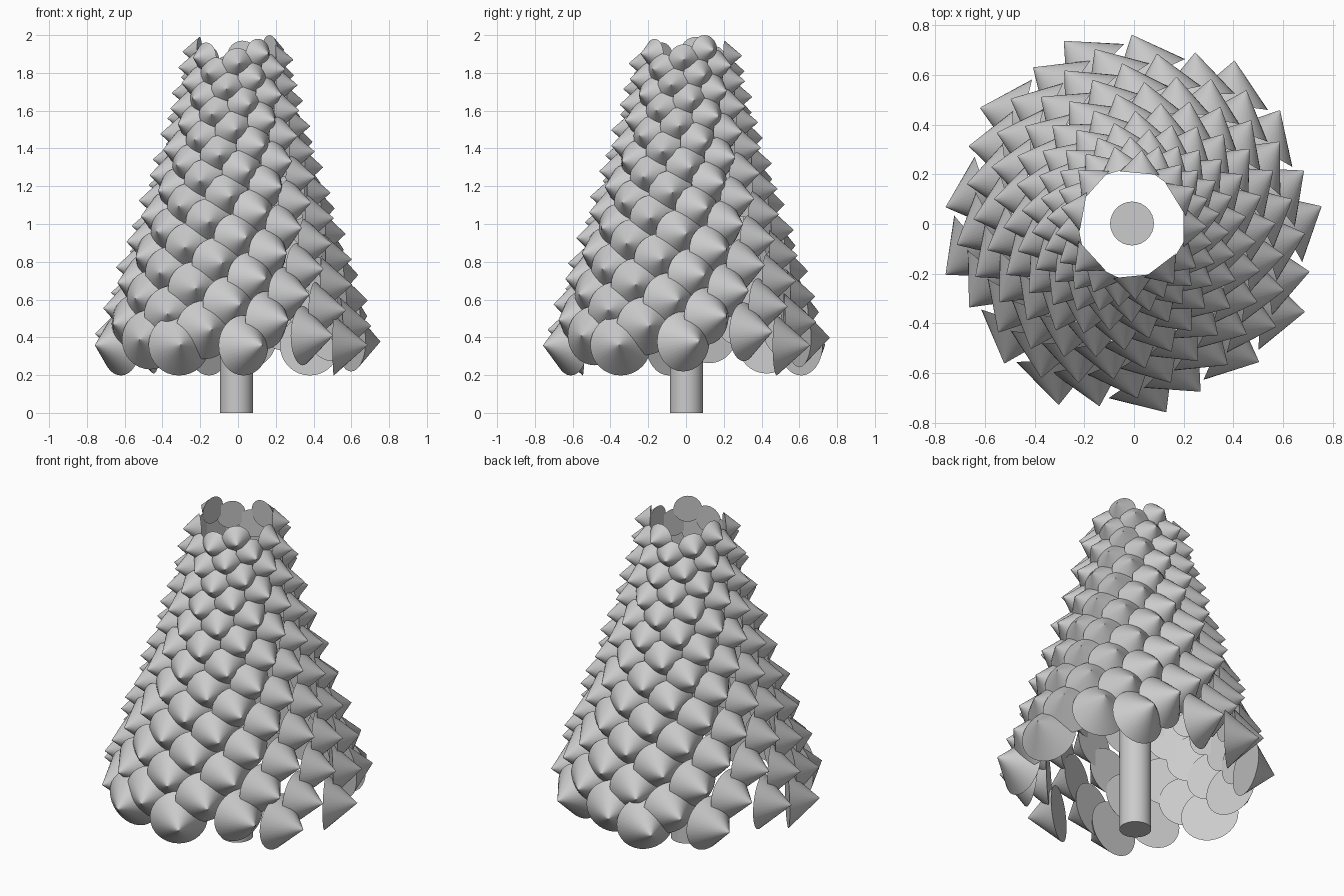
import bpy, bmesh, math
from mathutils import Matrix

if "Cube" in bpy.data.objects:
    bpy.data.objects.remove(bpy.data.objects["Cube"])

CX, CY = -0.008, 0.002          # axis of the tree
LAST = 156                      # index of the topmost cone
GOLDEN = math.radians(137.508)


def lerp(a, b, t):
    return a + (b - a) * t


def finish(bm, name):
    mesh = bpy.data.meshes.new(name)
    bm.to_mesh(mesh)
    bm.free()
    ob = bpy.data.objects.new(name, mesh)
    bpy.context.collection.objects.link(ob)
    bpy.ops.object.select_all(action='DESELECT')
    bpy.context.view_layer.objects.active = ob
    ob.select_set(True)
    bpy.ops.object.shade_smooth_by_angle(angle=math.radians(35))
    return ob


# trunk
bm = bmesh.new()
bmesh.ops.create_cone(bm, cap_ends=True, segments=32, radius1=0.088, radius2=0.088,
                      depth=0.7, matrix=Matrix.Translation((CX, CY, 0.35)))
finish(bm, "trunk")

# foliage: capped cones lying on their sides along a golden-angle spiral
bm = bmesh.new()
for i in range(LAST + 1):
    t = i / LAST
    angle = math.radians(lerp(-119, -120, t)) - i * GOLDEN
    ring = lerp(0.627, 0.2, t) - 0.19 * t * t * (1 - t)
    radius = lerp(0.162, 0.078, t)
    height = lerp(0.18, 0.09, t)
    swirl = math.radians(lerp(32, 3, t))      # turn away from the radial direction
    z = max(0.198 + radius, lerp(0.305, 1.922, t))   # lowest cones rest at one level
    place = Matrix.Translation((CX + ring * math.cos(angle),
                                CY + ring * math.sin(angle), z))
    turn = Matrix.Rotation(angle + swirl, 4, 'Z') @ Matrix.Rotation(math.pi / 2, 4, 'Y')
    lift = Matrix.Translation((0, 0, height / 2))
    # a minute flat tip keeps the conical shading crisp
    bmesh.ops.create_cone(bm, cap_ends=True, segments=32, radius1=radius, radius2=0.0015,
                          depth=height, matrix=place @ turn @ lift)
finish(bm, "foliage_cones")
